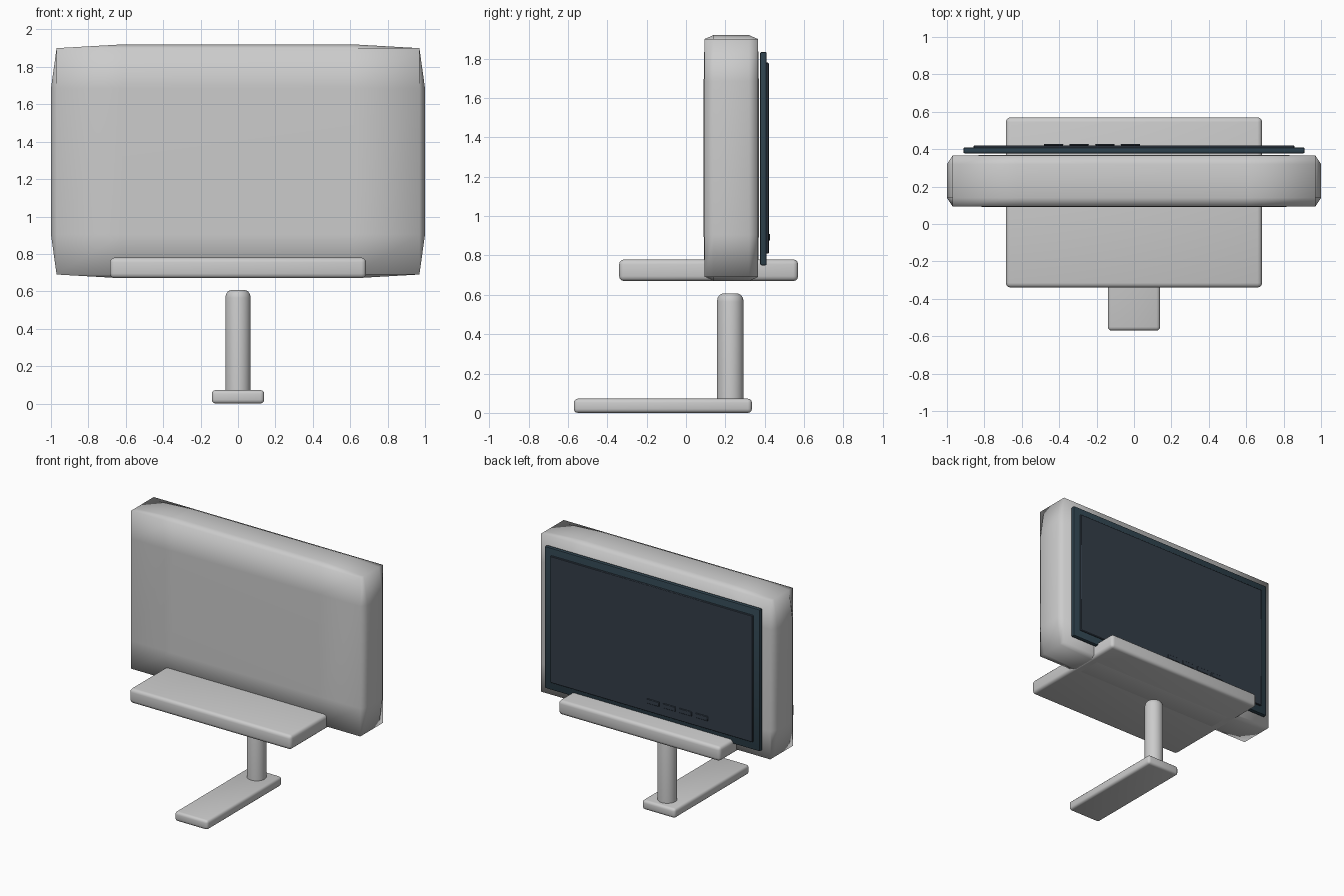
import bpy, bmesh, math
from mathutils import Vector

if "Cube" in bpy.data.objects:
    bpy.data.objects.remove(bpy.data.objects["Cube"])


def material(name, rgb):
    m = bpy.data.materials.new(name)
    m.diffuse_color = (*rgb, 1)
    m.use_nodes = True
    m.node_tree.nodes["Principled BSDF"].inputs["Base Color"].default_value = m.diffuse_color
    return m


GREY = material("light grey plastic", (0.60, 0.60, 0.60))
BEZEL = material("dark teal bezel", (0.028, 0.055, 0.075))
GLASS = material("dark slate glass", (0.033, 0.047, 0.066))


def finish(name, bm, mat, angle):
    bmesh.ops.recalc_face_normals(bm, faces=bm.faces)
    me = bpy.data.meshes.new(name)
    bm.to_mesh(me)
    bm.free()
    me.materials.append(mat)
    ob = bpy.data.objects.new(name, me)
    bpy.context.collection.objects.link(ob)
    bpy.ops.object.select_all(action='DESELECT')
    ob.select_set(True)
    bpy.context.view_layer.objects.active = ob
    bpy.ops.object.shade_smooth_by_angle(angle=math.radians(angle))
    return ob


def box(name, lo, hi, mat, bevel=0.0, segments=3):
    """Bevelled box between two opposite corners."""
    lo, hi = Vector(lo), Vector(hi)
    bm = bmesh.new()
    bmesh.ops.create_cube(bm, size=1)
    for v in bm.verts:
        v.co = Vector(((lo + hi) / 2)[i] + v.co[i] * (hi - lo)[i] for i in range(3))
    if bevel:
        bmesh.ops.bevel(bm, geom=bm.edges[:], offset=bevel, segments=segments,
                        profile=0.5, affect='EDGES')
    return finish(name, bm, mat, 40)


# Television housing: a three-by-three panelled box, pulled in at edges and corners
def housing():
    centre = (0, 0.23, 1.295)
    outer, inner, inset = (1.0, 0.14, 0.625), (0.62, 0.09, 0.39), (0.03, 0.004, 0.02)
    bm = bmesh.new()
    grid = {}

    def point(idx):
        if idx not in grid:
            on_edge = sum(i in (0, 3) for i in idx) > 1
            co = []
            for a, i in enumerate(idx):
                d = outer[a] - (inset[a] if on_edge else 0) if i in (0, 3) else inner[a]
                co.append(centre[a] + (d if i > 1 else -d))
            grid[idx] = bm.verts.new(co)
        return grid[idx]

    for axis in range(3):
        for side in (0, 3):
            for u in range(3):
                for v in range(3):
                    quad = []
                    for du, dv in ((0, 0), (1, 0), (1, 1), (0, 1)):
                        idx = [u + du, v + dv]
                        idx.insert(axis, side)
                        quad.append(point(tuple(idx)))
                    bm.faces.new(quad)
    return finish("housing", bm, GREY, 85)


housing()

# Stand: wide shelf, round post and long foot
box("shelf", (-0.685, -0.34, 0.67), (0.685, 0.57, 0.78), GREY, 0.025)
box("foot", (-0.14, -0.57, 0), (0.14, 0.335, 0.072), GREY, 0.02)

bm = bmesh.new()
rings = []
profile = [(0.068, 0.05), (0.068, 0.565), (0.064, 0.585), (0.054, 0.6), (0.036, 0.608)]
for r, z in profile:
    rings.append([bm.verts.new((r * math.cos(t * math.tau / 32),
                                0.225 + r * math.sin(t * math.tau / 32), z))
                  for t in range(32)])
for a, b in zip(rings, rings[1:]):
    for i in range(32):
        j = (i + 1) % 32
        bm.faces.new((a[i], a[j], b[j], b[i]))
bm.faces.new(rings[0])
bm.faces.new(rings[-1])
finish("post", bm, GREY, 40)

# Screen: bezel, glass and a row of four buttons
box("bezel", (-0.912, 0.377, 0.75), (0.912, 0.41, 1.835), BEZEL, 0.008, 2)
box("screen_glass", (-0.857, 0.40, 0.81), (0.857, 0.421, 1.78), GLASS, 0.004, 1)
for n in range(4):
    x = -0.43 + 0.137 * n
    box(f"button_{n + 1}", (x - 0.052, 0.419, 0.875), (x + 0.052, 0.428, 0.91), GLASS, 0.003, 1)
